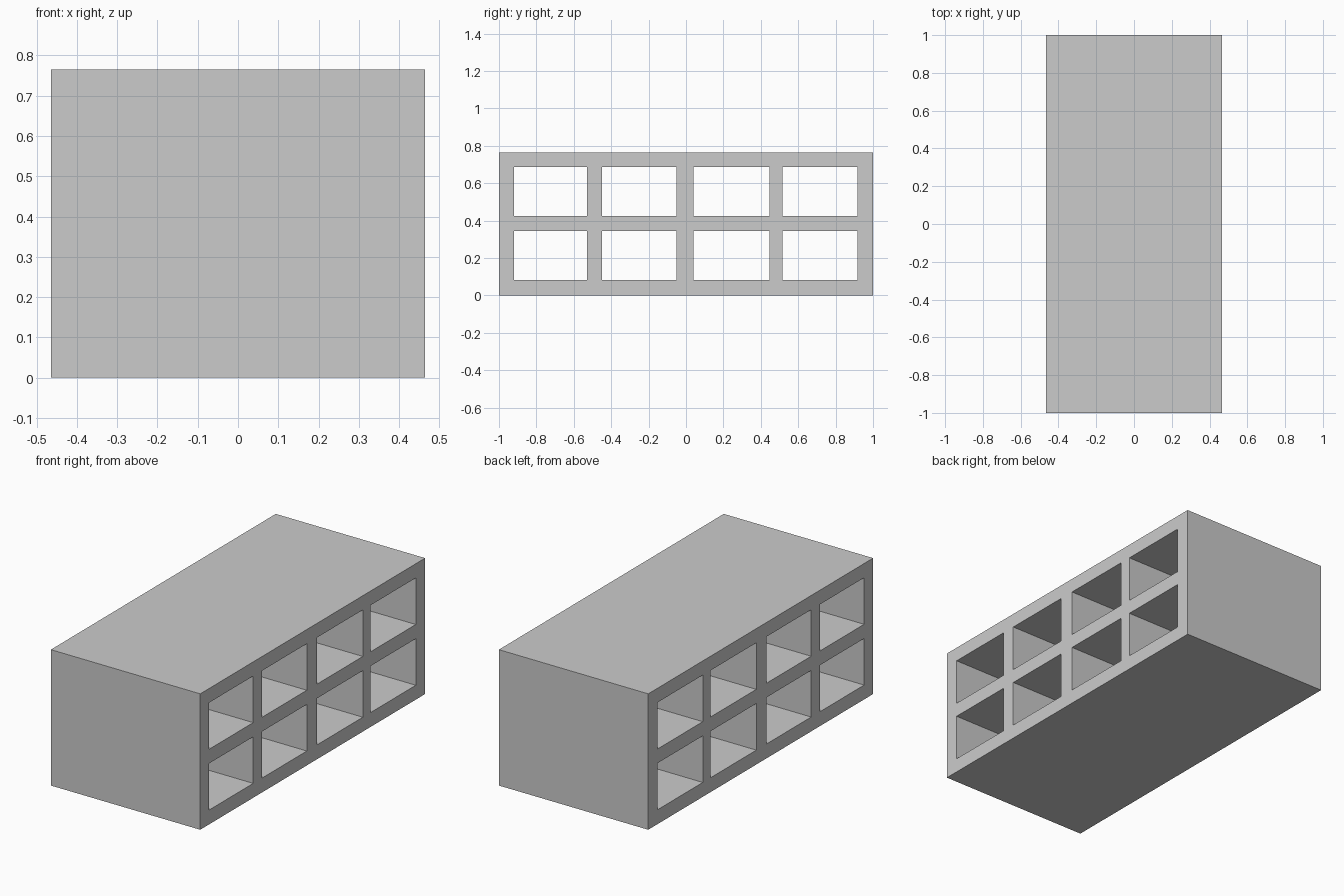
import bpy, bmesh

if "Cube" in bpy.data.objects:
    bpy.data.objects.remove(bpy.data.objects["Cube"])

HALF_DEPTH = 0.465
# Panel edges alternate: board, opening, board, ...
YS = [-1.0, -0.92, -0.529, -0.449, -0.052, 0.039, 0.446, 0.515, 0.917, 1.0]
ZS = [0.0, 0.081, 0.343, 0.423, 0.685, 0.765]

bm = bmesh.new()

# Front lattice of the cubby unit, leaving the compartments open
verts = [[bm.verts.new((-HALF_DEPTH, y, z)) for z in ZS] for y in YS]
for i in range(len(YS) - 1):
    for j in range(len(ZS) - 1):
        if i % 2 and j % 2:
            continue
        bm.faces.new((verts[i][j], verts[i + 1][j],
                      verts[i + 1][j + 1], verts[i][j + 1]))

# Extrude the lattice through the full depth
ret = bmesh.ops.extrude_face_region(bm, geom=bm.faces[:], use_keep_orig=True)
moved = [g for g in ret["geom"] if isinstance(g, bmesh.types.BMVert)]
bmesh.ops.translate(bm, verts=moved, vec=(2 * HALF_DEPTH, 0, 0))
bmesh.ops.recalc_face_normals(bm, faces=bm.faces[:])

mesh = bpy.data.meshes.new("cubby_shelf")
bm.to_mesh(mesh)
bm.free()
shelf = bpy.data.objects.new("cubby_shelf", mesh)
bpy.context.collection.objects.link(shelf)
